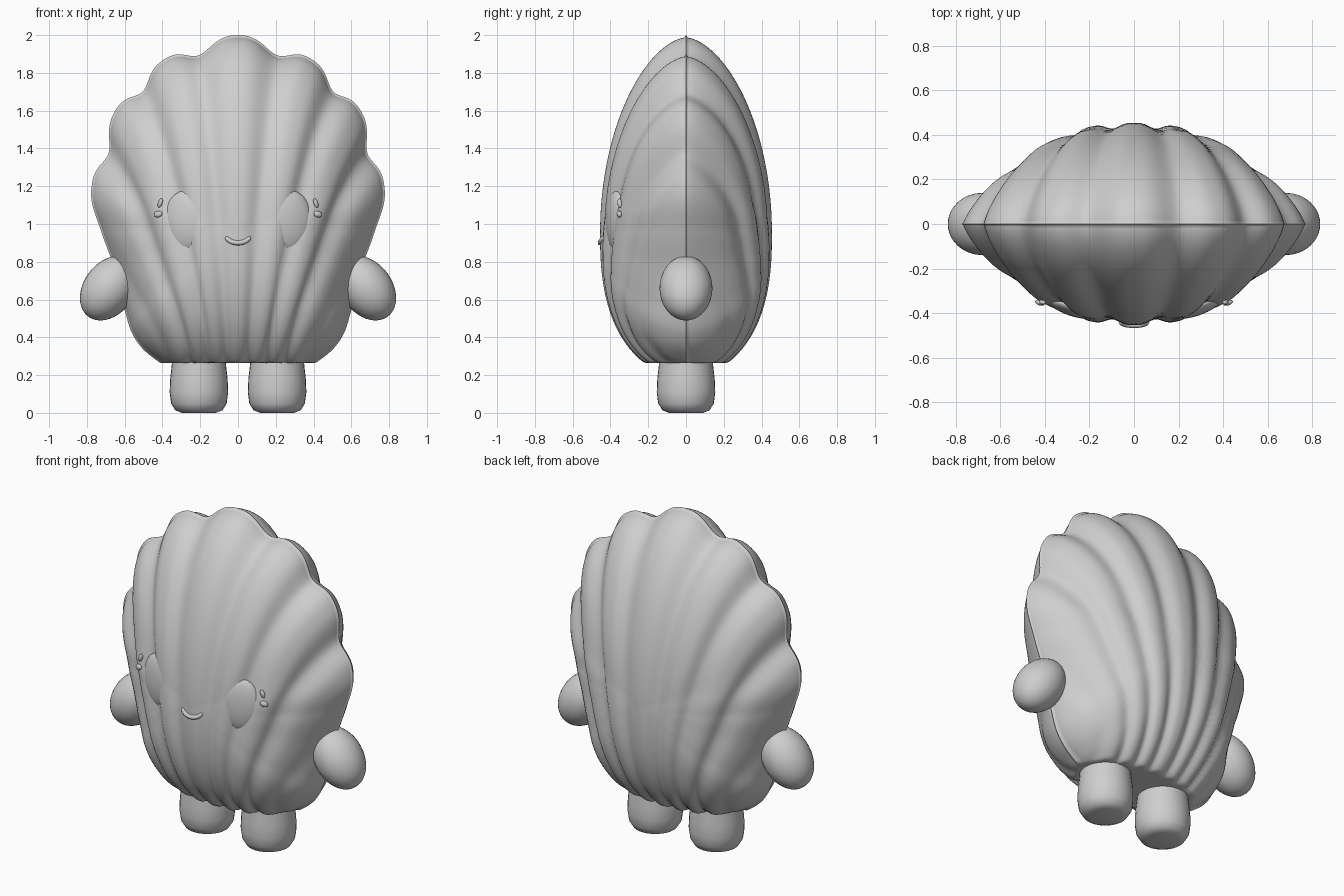
import bpy, bmesh, math
from mathutils import Vector, Matrix

if "Cube" in bpy.data.objects:
    bpy.data.objects.remove(bpy.data.objects["Cube"], do_unlink=True)

GREY = (0.62, 0.62, 0.62, 1)
mat = bpy.data.materials.new("soft_grey")
mat.use_nodes = True
mat.diffuse_color = GREY
mat.node_tree.nodes["Principled BSDF"].inputs["Base Color"].default_value = GREY


def finish(bm, name, angle=45):
    bmesh.ops.recalc_face_normals(bm, faces=bm.faces[:])
    mesh = bpy.data.meshes.new(name)
    bm.to_mesh(mesh)
    bm.free()
    mesh.materials.append(mat)
    obj = bpy.data.objects.new(name, mesh)
    bpy.context.collection.objects.link(obj)
    bpy.ops.object.select_all(action="DESELECT")
    bpy.context.view_layer.objects.active = obj
    obj.select_set(True)
    bpy.ops.object.shade_smooth_by_angle(angle=math.radians(angle))
    return obj


def ellipsoid(name, centre, radii, rotation):
    bm = bmesh.new()
    bmesh.ops.create_uvsphere(bm, u_segments=32, v_segments=20, radius=1)
    bm.transform(Matrix.Translation(centre) @ rotation.to_4x4() @ Matrix.Diagonal((*radii, 1)))
    return finish(bm, name, 80)


# Shell: a scalloped outline domed to front and back, cut flat underneath
MID_Z, DEPTH, FLOOR = 0.95, 0.455, 0.265
half = [(0, 2.0), (.385, 1.875), (.65, 1.6), (.775, 1.2), (.735, .96), (.665, .76),
        (.605, .56), (.555, .41), (.46, .3), (.29, .21), (0, .18)]
outline = [Vector(p) for p in half + [(-x, z) for x, z in half[-2:0:-1]]]


def spline(points, steps):
    n, out = len(points), []
    for i in range(n):
        a, b, c, d = (points[(i + j) % n] for j in (-1, 0, 1, 2))
        for k in range(steps):
            t = k / steps
            out.append(b + (c - a) * t / 2 + (2 * a - 5 * b + 4 * c - d) * t * t / 2
                       + (3 * b - a - 3 * c + d) * t ** 3 / 2)
    return out


def groove(x, z, k):
    """Scale towards the centre that carves the fan of ribs."""
    first, spacing = 0.095, 0.155
    s = abs(x) / (z + 0.4) * (1.15 - 0.15 * k ** 3)
    if s < first:
        q = s / first
    elif s > first + 3.5 * spacing:
        q = 0
    else:
        q = ((s - first) % spacing) / spacing * 2 - 1
    depth = 0.062 if s < first + 2.5 * spacing else 0.022
    depth *= min(1, 0.5 + 0.6 * max(z - FLOOR, 0))
    return 1 - depth * (0.5 - 0.5 * math.cos(math.pi * abs(q) ** 1.4))


def shell_point(edge, k, side):
    d = edge - Vector((0, MID_Z))
    across = (d.x / d.length) ** 2
    down = min(max(0.5 - d.y / d.length, 0), 1)
    down = down * down * (3 - 2 * down)
    power, root = 2 + 0.5 * down, 0.59 + 0.24 * across - 0.1 * down
    dome = DEPTH * max(1 - k ** power, 0) ** root
    g = groove(d.x * k, MID_Z + d.y * k, k)
    lip = g if side == 0 else g * 0.988
    return Vector((d.x * k * lip, side * dome * g, max(MID_Z + d.y * k * lip, FLOOR)))


edges = spline(outline, 20)
RINGS = 40
bm = bmesh.new()
rim = [bm.verts.new(shell_point(e, 1, 0)) for e in edges]
for side in (-1, 1):
    pole = bm.verts.new((0, side * DEPTH, MID_Z))
    previous = None
    for i in range(1, RINGS + 1):
        k = math.sin(i / RINGS * math.pi / 2)
        ring = rim if i == RINGS else [bm.verts.new(shell_point(e, k, side)) for e in edges]
        for j in range(len(ring)):
            n = (j + 1) % len(ring)
            if previous:
                bm.faces.new((previous[j], previous[n], ring[n], ring[j]))
            else:
                bm.faces.new((pole, ring[n], ring[j]))
        previous = ring
shell = finish(bm, "shell", 65)
bpy.context.view_layer.update()


def on_front(x, z):
    """Point and outward normal on the front of the shell."""
    _, place, normal, _ = shell.ray_cast(Vector((x, -2, z)), Vector((0, 1, 0)))
    return place, normal


# Legs: turned profile
leg_profile = [(0, .006), (.09, 0), (.125, .014), (.147, .05), (.155, .11),
               (.152, .18), (.144, .25), (.14, .34)]


def leg(name, x):
    bm = bmesh.new()
    vs = [bm.verts.new((r, 0, z)) for r, z in leg_profile]
    es = [bm.edges.new(pair) for pair in zip(vs, vs[1:])]
    bmesh.ops.spin(bm, geom=vs + es, cent=(0, 0, 0), axis=(0, 0, 1),
                   angle=math.tau, steps=32)
    bmesh.ops.remove_doubles(bm, verts=bm.verts[:], dist=1e-4)
    bm.transform(Matrix.Translation((x, 0, 0)))
    finish(bm, name, 60)


for label, m in (("left", 1), ("right", -1)):
    leg(label + "_leg", 0.207 * m)

    # Arms hang outwards from the shell edge
    tilt = Matrix.Rotation(math.radians(-36 * m), 3, "Y")
    ellipsoid(label + "_arm", (0.682 * m, 0, 0.66), (.135, .14, .187), tilt)

    # Eyes: shallow domes lying on the shell
    place, _ = on_front(0.275 * m, 1.02)
    turn = Matrix.Rotation(math.radians(18 * m), 3, "Z")
    ellipsoid(label + "_eye", place + Vector((0, 0.016, 0)), (.122, .043, .158), turn)

    # Lashes beside each eye
    for name, x, z, size, angle in (("lower", .42, 1.052, (.023, .012, .017), 15),
                                    ("upper", .41, 1.11, (.012, .012, .025), -20)):
        place, normal = on_front(x * m, z)
        roll = Matrix.Rotation(math.radians(angle * m), 3, "Y")
        ellipsoid(f"{label}_{name}_lash", place + normal * 0.006, size, turn @ roll)

# Mouth: a bent tube with rounded ends
bm = bmesh.new()
rows = []
STEPS, SIDES = 24, 10
for i in range(STEPS + 1):
    u = i / STEPS * 2 - 1
    a = u * math.radians(82)
    x, z = 0.062 * math.sin(a), 0.94 - 0.04 * math.cos(a)
    place, _ = on_front(x, z)
    radius = 0.013 * math.sqrt(max(1 - abs(u) ** 8, 0.05))
    across = Vector((math.sin(a), 0, -math.cos(a)))
    rows.append([bm.verts.new(place + radius * (across * math.cos(b) + Vector((0, math.sin(b), 0))))
                 for b in (math.tau * j / SIDES for j in range(SIDES))])
for lower, upper in zip(rows, rows[1:]):
    for j in range(SIDES):
        n = (j + 1) % SIDES
        bm.faces.new((lower[j], lower[n], upper[n], upper[j]))
bm.faces.new(rows[0])
bm.faces.new(rows[-1])
finish(bm, "mouth", 60)
